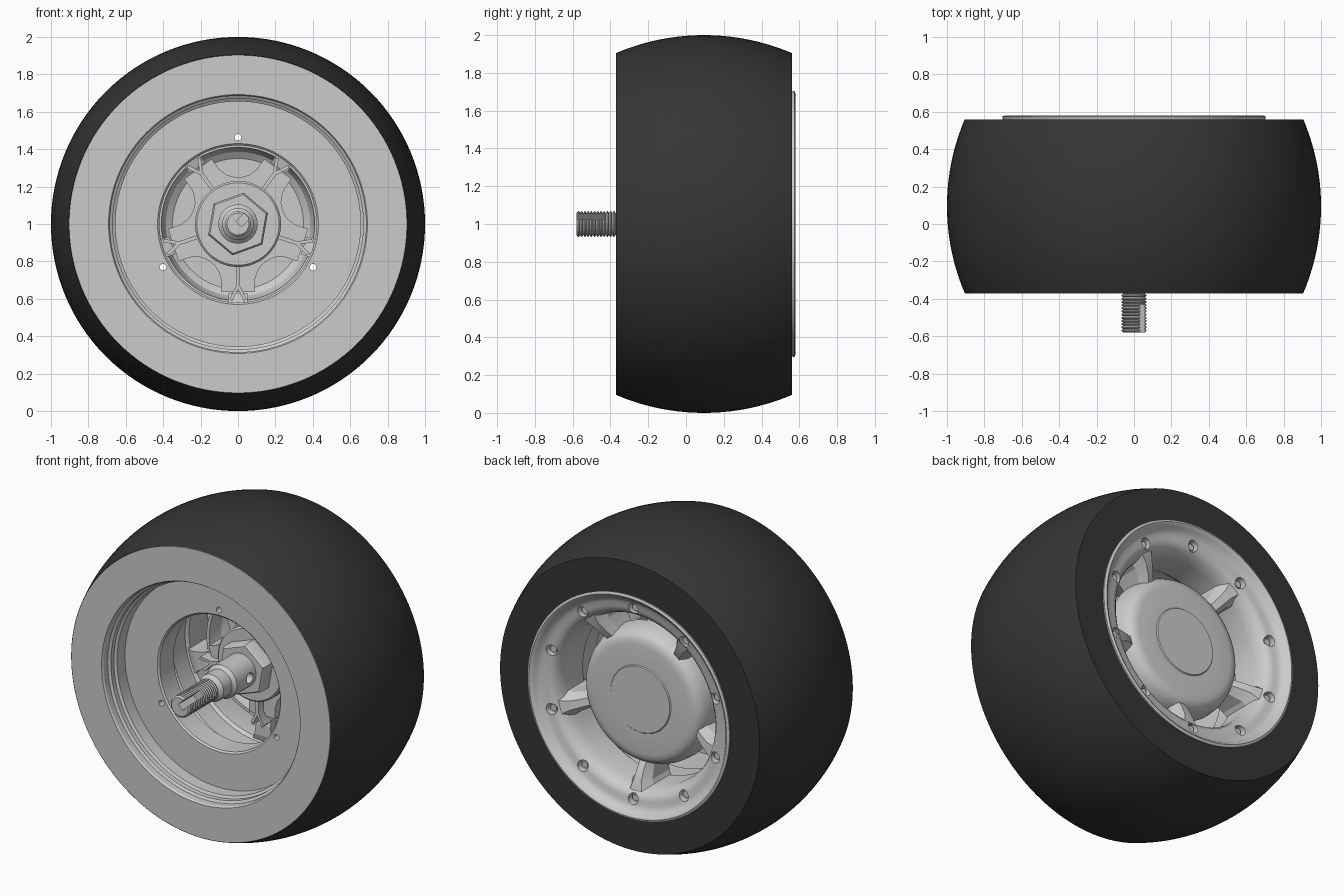
import bpy, bmesh
from math import sin, cos, pi, radians, sqrt
from mathutils import Matrix, Vector

if "Cube" in bpy.data.objects:
    bpy.data.objects.remove(bpy.data.objects["Cube"])

SPOKES = [radians(-90 + 72 * i) for i in range(5)]
BOLTS = [radians(90 + 36 * i) for i in range(10)]


def polar(r, a, y):
    return Vector((r * cos(a), y, 1 + r * sin(a)))


def finish(name, bm, angle=30):
    bmesh.ops.remove_doubles(bm, verts=bm.verts, dist=1e-5)
    bmesh.ops.recalc_face_normals(bm, faces=bm.faces)
    me = bpy.data.meshes.new(name)
    bm.to_mesh(me)
    bm.free()
    ob = bpy.data.objects.new(name, me)
    bpy.context.collection.objects.link(ob)
    smooth(me, angle)
    return ob


def smooth(me, angle=30):
    me.shade_smooth()
    me.set_sharp_from_angle(angle=radians(angle))


def lathe(name, profile, n=128, closed=True):
    """Spin (radius, y) points about the wheel axis."""
    bm = bmesh.new()
    rows = [[bm.verts.new(polar(r, 2 * pi * k / n, y)) for k in range(n)] for r, y in profile]
    count = len(rows) if closed else len(rows) - 1
    for i in range(count):
        a, b = rows[i], rows[(i + 1) % len(rows)]
        if profile[i][0] == 0 and profile[(i + 1) % len(rows)][0] == 0:
            continue
        for k in range(n):
            m = (k + 1) % n
            bm.faces.new((a[k], a[m], b[m], b[k]))
    bmesh.ops.dissolve_degenerate(bm, dist=1e-6, edges=bm.edges)
    return finish(name, bm)


def loft(bm, sections):
    """Skin a list of equal point loops and cap both ends."""
    rows = [[bm.verts.new(p) for p in s] for s in sections]
    n = len(rows[0])
    for a, b in zip(rows, rows[1:]):
        for k in range(n):
            bm.faces.new((a[k], a[(k + 1) % n], b[(k + 1) % n], b[k]))
    bm.faces.new(rows[0][::-1])
    bm.faces.new(rows[-1])


def cylinder(bm, centre, radius, depth, axis='Y', n=20):
    rot = Matrix.Rotation(pi / 2, 4, 'X' if axis == 'Y' else 'Y')
    bmesh.ops.create_cone(bm, cap_ends=True, segments=n, radius1=radius, radius2=radius,
                          depth=depth, matrix=Matrix.Translation(centre) @ rot)


def cut(ob, bm):
    """Subtract a cutter mesh, apply it and remove the cutter."""
    cutter = finish("cutter", bm)
    cutter.hide_render = True
    mod = ob.modifiers.new("cut", 'BOOLEAN')
    mod.operation, mod.solver, mod.object = 'DIFFERENCE', 'EXACT', cutter
    dg = bpy.context.evaluated_depsgraph_get()
    me = bpy.data.meshes.new_from_object(ob.evaluated_get(dg))
    ob.modifiers.clear()
    ob.data = me
    bpy.data.objects.remove(cutter)
    smooth(me)


def to_wheel(a, rad, tan, y):
    return Vector((rad * cos(a) - tan * sin(a), y, 1 + rad * sin(a) + tan * cos(a)))


# Tyre: crowned tread with a dark outer sidewall
R = 1.185
tread = []
for i in range(21):
    y = -0.37 + 0.93 * i / 20
    tread.append((1 - R + sqrt(R * R - (y - 0.095) ** 2), y))
tyre = lathe("tyre", tread + [(0.69, 0.56), (0.69, -0.36), (0.90, -0.36)])
rubber = bpy.data.materials.new("rubber")
rubber.diffuse_color = (0.035, 0.035, 0.035, 1)
rubber.use_nodes = True
rubber.node_tree.nodes["Principled BSDF"].inputs["Base Color"].default_value = rubber.diffuse_color
tyre.data.materials.append(rubber)

# Rim: front plate, stepped well, inner disc, barrel and rounded back lip
rim = lathe("rim", [
    (0.903, -0.371), (0.692, -0.371), (0.685, -0.36), (0.685, -0.32), (0.67, -0.31),
    (0.67, -0.28), (0.655, -0.27), (0.655, -0.19), (0.43, -0.19), (0.42, -0.18),
    (0.42, -0.04), (0.435, -0.04), (0.435, -0.14), (0.56, -0.14), (0.56, 0.10),
    (0.545, 0.12), (0.545, 0.25), (0.53, 0.27), (0.53, 0.43), (0.54, 0.47),
    (0.555, 0.50), (0.575, 0.52), (0.60, 0.527), (0.63, 0.53), (0.652, 0.54),
    (0.668, 0.56), (0.68, 0.575), (0.69, 0.58), (0.705, 0.574), (0.70, 0.555),
    (0.688, 0.55), (0.688, -0.362), (0.903, -0.362)])
bm = bmesh.new()
for a in BOLTS:
    cylinder(bm, polar(0.60, a, 0.53), 0.034, 0.09)
for a in (90, 210, 330):
    cylinder(bm, polar(0.463, radians(a), -0.16), 0.018, 0.15)
cut(rim, bm)

# Screws sunk in the lip
bm = bmesh.new()
for a in BOLTS:
    cylinder(bm, polar(0.60, a, 0.49), 0.023, 0.03, n=6)
finish("lip_screws", bm)

# Hub: hollow dish with a central boss and a raised cap
lathe("hub", [
    (0, 0.456), (0.205, 0.456), (0.21, 0.45), (0.34, 0.45), (0.37, 0.445), (0.395, 0.43),
    (0.412, 0.40), (0.425, 0.36), (0.43, 0.30), (0.41, 0.30), (0.40, 0.35), (0.385, 0.385),
    (0.35, 0.41), (0.23, 0.41), (0.23, 0.13), (0.22, 0.12), (0, 0.12)])

# Star plate behind the boss
half = [(0.25, -36), (0.255, -29), (0.27, -23), (0.31, -17), (0.375, -14)]
outline = half + [(r, -d) for r, d in half[:0:-1]]
bm = bmesh.new()
loft(bm, [[polar(r, a + radians(d), y) for a in SPOKES for r, d in outline]
          for y in (0.24, 0.42)])
finish("hub_star", bm, 20)

# Forked stiffening ribs inside the hub
fork = [(0.22, 0.01), (0.33, 0.01), (0.40, 0.045), (0.415, 0.032), (0.35, 0)]
fork += [(r, -t) for r, t in fork[3::-1]]
bm = bmesh.new()
for a in SPOKES:
    loft(bm, [[to_wheel(a, r, t, y) for r, t in fork] for y in (0.19, 0.40)])
finish("hub_ribs", bm)

# Chunky faceted spokes: radius, half width, inner y, shoulder y, top y
bm = bmesh.new()
for a in SPOKES:
    loft(bm, [[to_wheel(a, r, t, y) for t, y in
               ((-w, y0), (w, y0), (w, ym), (w * .45, y1), (-w * .45, y1), (-w, ym))]
              for r, w, y0, ym, y1 in ((0.37, 0.05, 0.27, 0.36, 0.41),
                                       (0.43, 0.05, 0.25, 0.39, 0.45),
                                       (0.50, 0.06, 0.25, 0.42, 0.485),
                                       (0.57, 0.10, 0.27, 0.44, 0.505))])
finish("spokes", bm, 15)

# Hexagonal flange in front of the boss
bm = bmesh.new()
loft(bm, [[polar(r, radians(60 * k + 20), y) for k in range(6)]
          for r, y in ((0.16, 0.03), (0.17, 0.045), (0.17, 0.14))])
finish("hex_flange", bm)

# Axle: threaded end, shoulder and cross-drilled collar
profile = [(0, -0.58), (0.058, -0.58)]
for i in range(17):
    y = -0.575 + i * 0.017
    profile += [(0.068, y + 0.004), (0.068, y + 0.008), (0.058, y + 0.014)]
profile += [(0.07, -0.28), (0.085, -0.265), (0.085, -0.18), (0.105, -0.16),
            (0.105, 0.06), (0, 0.06)]
axle = lathe("axle", profile, n=48)
bm = bmesh.new()
cylinder(bm, (0, -0.03, 1), 0.032, 0.4, 'X')
bmesh.ops.create_cube(bm, size=1, matrix=Matrix.Translation((0.04, -0.54, 1.035))
                      @ Matrix.Rotation(radians(-45), 4, 'Y')
                      @ Matrix.Diagonal((0.1, 0.22, 0.042, 1)))
cut(axle, bm)
